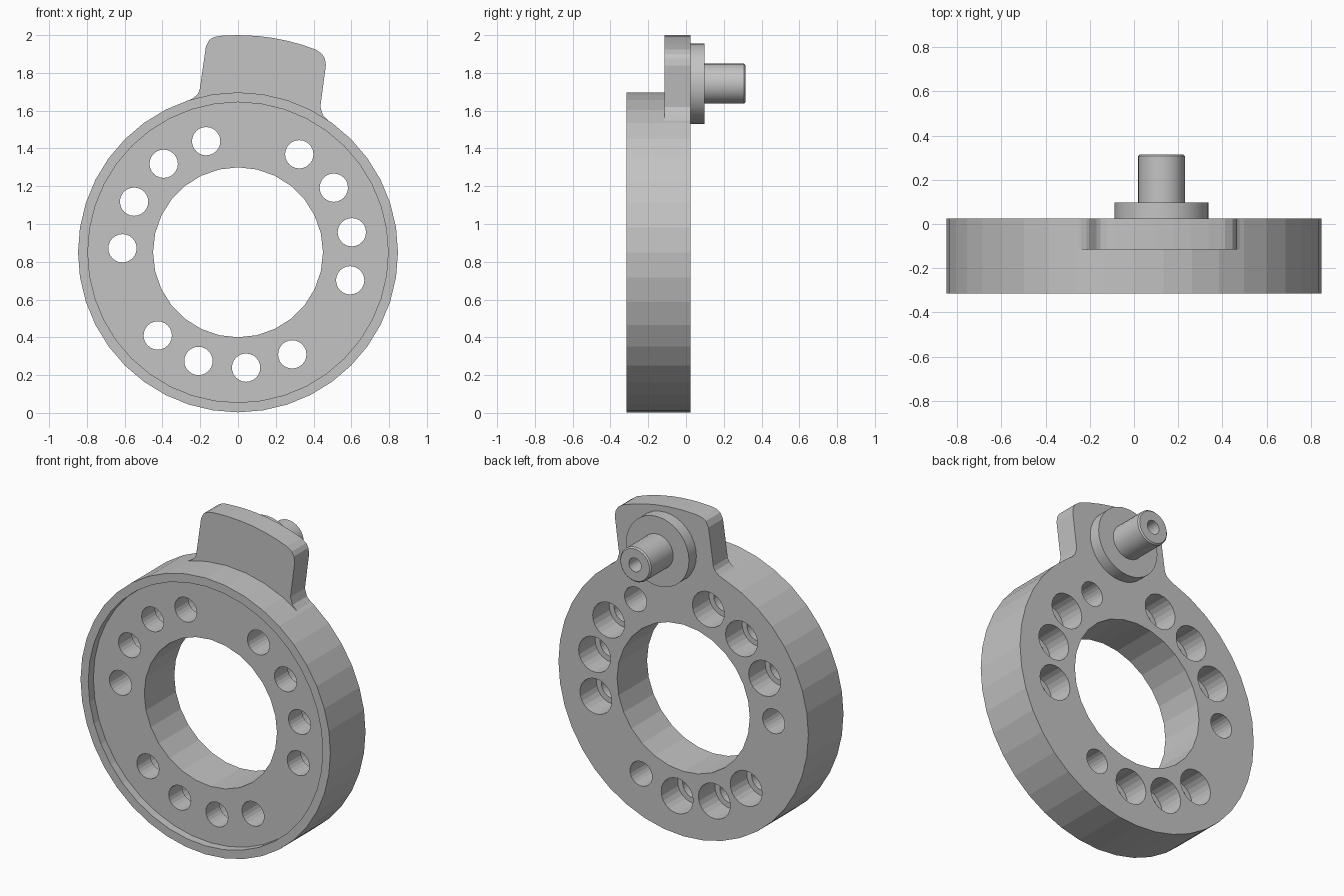
import bpy, bmesh
from math import sin, cos, radians, pi
from mathutils import Matrix, Vector

CZ = 0.85                 # height of the ring centre
FRONT, BACK = -0.315, 0.025

old = bpy.data.objects.get("Cube")
if old:
    bpy.data.objects.remove(old, do_unlink=True)

grey = bpy.data.materials.new("machined grey")
grey.use_nodes = True
colour = (0.55, 0.55, 0.55, 1)
grey.diffuse_color = colour
grey.node_tree.nodes["Principled BSDF"].inputs["Base Color"].default_value = colour


def to_object(name, bm):
    bmesh.ops.recalc_face_normals(bm, faces=bm.faces)
    mesh = bpy.data.meshes.new(name)
    bm.to_mesh(mesh)
    bm.free()
    mesh.materials.append(grey)
    ob = bpy.data.objects.new(name, mesh)
    bpy.context.collection.objects.link(ob)
    return ob


def add_disc(bm, x, z, r, y0, y1, segments):
    """Cylinder lying along y from y0 to y1."""
    place = Matrix.Translation((x, (y0 + y1) / 2, z)) @ Matrix.Rotation(pi / 2, 4, 'X')
    bmesh.ops.create_cone(bm, cap_ends=True, segments=segments, radius1=r,
                          radius2=r, depth=y1 - y0, matrix=place)


def disc(name, *args):
    bm = bmesh.new()
    add_disc(bm, *args)
    return to_object(name, bm)


def boolean(target, tool, operation):
    """Apply a boolean and discard the tool."""
    tool.hide_render = True
    bpy.context.view_layer.objects.active = target
    mod = target.modifiers.new(operation, 'BOOLEAN')
    mod.operation, mod.object, mod.solver = operation, tool, 'EXACT'
    bpy.ops.object.modifier_apply(modifier=mod.name)
    bpy.data.objects.remove(tool, do_unlink=True)


# Ring body
ring = disc("flange_ring", 0, CZ, 0.847, FRONT, BACK, 40)

# Tab with rounded corners, filleted into the ring, its top concentric with it
outline = [(0.4, 1.48), (0.49, 1.535), (0.45, 1.575), (0.436, 1.62), (0.465, 1.84),
           (0.46, 1.875), (0.445, 1.9)]
outline += [(1.15 * sin(radians(a)), CZ + 1.15 * cos(radians(a)))
            for a in (21, 17, 13, 9, 5, 0, -4.5)]
outline += [(-0.125, 1.99), (-0.152, 1.975), (-0.17, 1.94), (-0.203, 1.71),
            (-0.215, 1.685), (-0.24, 1.665), (-0.3, 1.635), (-0.2, 1.55)]
bm = bmesh.new()
face = bm.faces.new([bm.verts.new((x, -0.115, z)) for x, z in outline])
extruded = bmesh.ops.extrude_face_region(bm, geom=[face])["geom"]
bmesh.ops.translate(bm, vec=(0, BACK + 0.115, 0),
                    verts=[v for v in extruded if isinstance(v, bmesh.types.BMVert)])
boolean(ring, to_object("tab", bm), 'UNION')

# Bore and shallow front recess
boolean(ring, disc("bore_cutter", 0, CZ, 0.45, -0.5, 0.5, 28), 'DIFFERENCE')
boolean(ring, disc("recess_cutter", 0, CZ, 0.795, -0.5, FRONT + 0.05, 40), 'DIFFERENCE')

# Three groups of four bolt holes; three of each four are counterbored at the back
holes, counterbores = bmesh.new(), bmesh.new()
for group in range(3):
    for i in range(4):
        a = radians(106 + 120 * group + 24 * i)
        x, z = 0.612 * cos(a), CZ + 0.612 * sin(a)
        add_disc(holes, x, z, 0.075, -0.5, 0.5, 24)
        if i < 3:
            add_disc(counterbores, x, z, 0.108, BACK - 0.16, 0.5, 24)
boolean(ring, to_object("hole_cutter", holes), 'DIFFERENCE')
boolean(ring, to_object("counterbore_cutter", counterbores), 'DIFFERENCE')

# Pin with a collar, chamfered tip and drilled end
profile = [(0, 0), (0.213, 0), (0.213, 0.097), (0.106, 0.097), (0.106, 0.307),
           (0.098, 0.315), (0.042, 0.315), (0.042, 0.2), (0, 0.2)]
bm = bmesh.new()
verts = [bm.verts.new((r, y, 0)) for r, y in profile]
edges = [bm.edges.new(pair) for pair in zip(verts, verts[1:])]
bmesh.ops.spin(bm, geom=verts + edges, cent=(0, 0, 0), axis=(0, 1, 0),
               angle=2 * pi, steps=32, use_merge=True)
bmesh.ops.remove_doubles(bm, verts=bm.verts, dist=0.0005)
bmesh.ops.translate(bm, vec=Vector((0.125, 0, 1.743)), verts=bm.verts)
pin = to_object("collared_pin", bm)
bpy.ops.object.select_all(action='DESELECT')
pin.select_set(True)
bpy.context.view_layer.objects.active = pin
bpy.ops.object.shade_smooth_by_angle(angle=radians(30))
